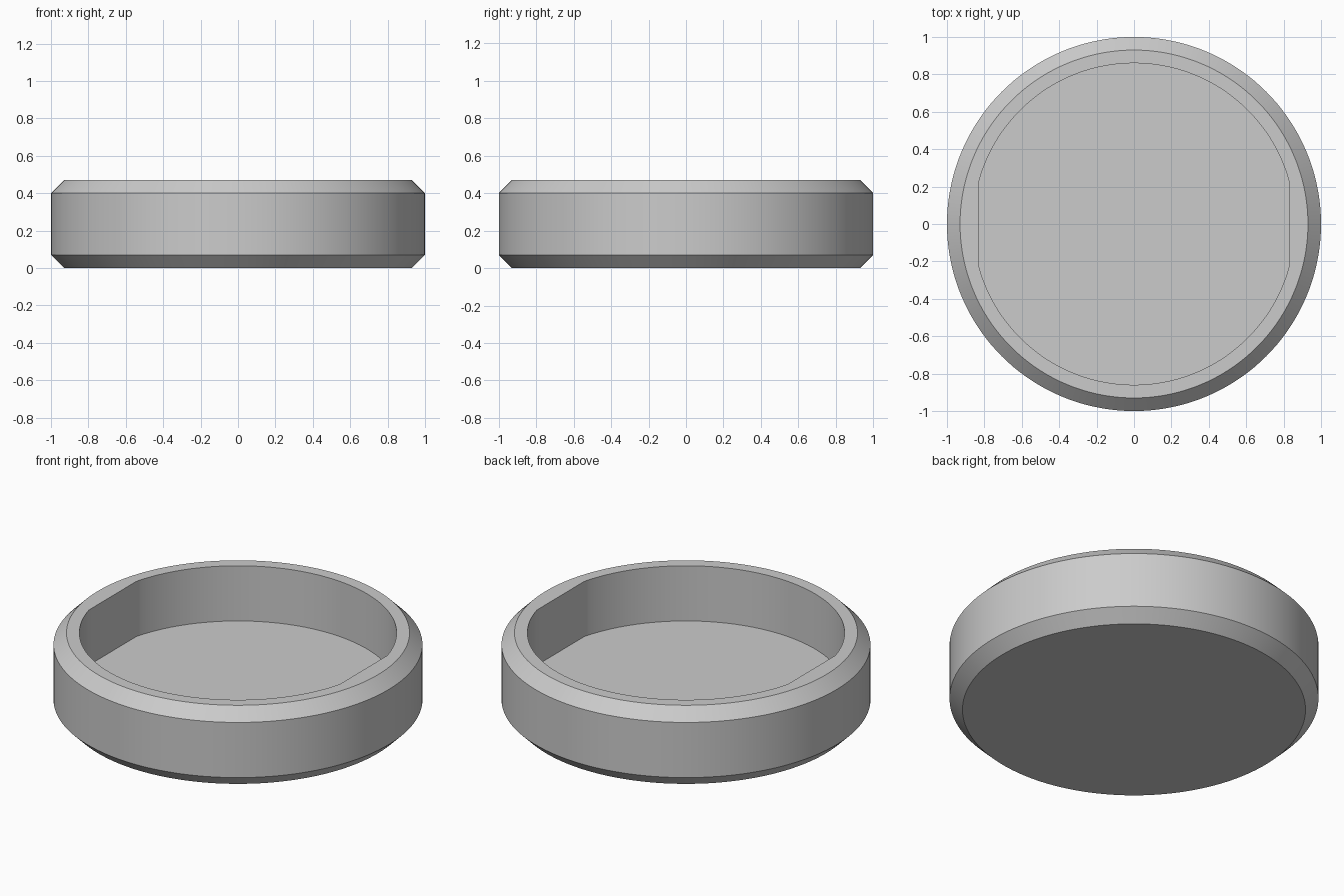
import bpy, bmesh, math

cube = bpy.data.objects.get("Cube")
if cube:
    bpy.data.objects.remove(cube, do_unlink=True)

SEGMENTS = 144
RADIUS, HEIGHT, BEVEL = 1.0, 0.47, 0.07
CAVITY_RADIUS, CAVITY_FLAT, FLOOR_Z = 0.86, 0.83, 0.14

grey = bpy.data.materials.new("plain grey")
grey.use_nodes = True
colour = (0.6, 0.6, 0.6, 1.0)
grey.diffuse_color = colour
grey.node_tree.nodes["Principled BSDF"].inputs["Base Color"].default_value = colour

bm = bmesh.new()


def ring(radius, z, flat=None):
    """Circle of vertices, optionally cut straight at x = +/-flat."""
    limit = flat or radius
    verts = []
    for i in range(SEGMENTS):
        a = 2 * math.pi * i / SEGMENTS
        x = max(-limit, min(limit, radius * math.cos(a)))
        verts.append(bm.verts.new((x, radius * math.sin(a), z)))
    return verts


# Bevelled outer wall, then the cavity with its two flattened sides
rings = [
    ring(RADIUS - BEVEL, 0),
    ring(RADIUS, BEVEL),
    ring(RADIUS, HEIGHT - BEVEL),
    ring(RADIUS - BEVEL, HEIGHT),
    ring(CAVITY_RADIUS, HEIGHT, CAVITY_FLAT),
    ring(CAVITY_RADIUS, FLOOR_Z, CAVITY_FLAT),
]
for low, high in zip(rings, rings[1:]):
    for i in range(SEGMENTS):
        j = (i + 1) % SEGMENTS
        bm.faces.new((low[i], low[j], high[j], high[i]))

# Underside and cavity floor
bm.faces.new(rings[0][::-1])
bm.faces.new(rings[-1])
bmesh.ops.recalc_face_normals(bm, faces=bm.faces)

mesh = bpy.data.meshes.new("round_dish")
bm.to_mesh(mesh)
bm.free()
mesh.materials.append(grey)
dish = bpy.data.objects.new("round_dish", mesh)
bpy.context.collection.objects.link(dish)

# Smooth walls with crisp bevel edges
bpy.ops.object.select_all(action="DESELECT")
dish.select_set(True)
bpy.context.view_layer.objects.active = dish
bpy.ops.object.shade_smooth_by_angle(angle=math.radians(30))
